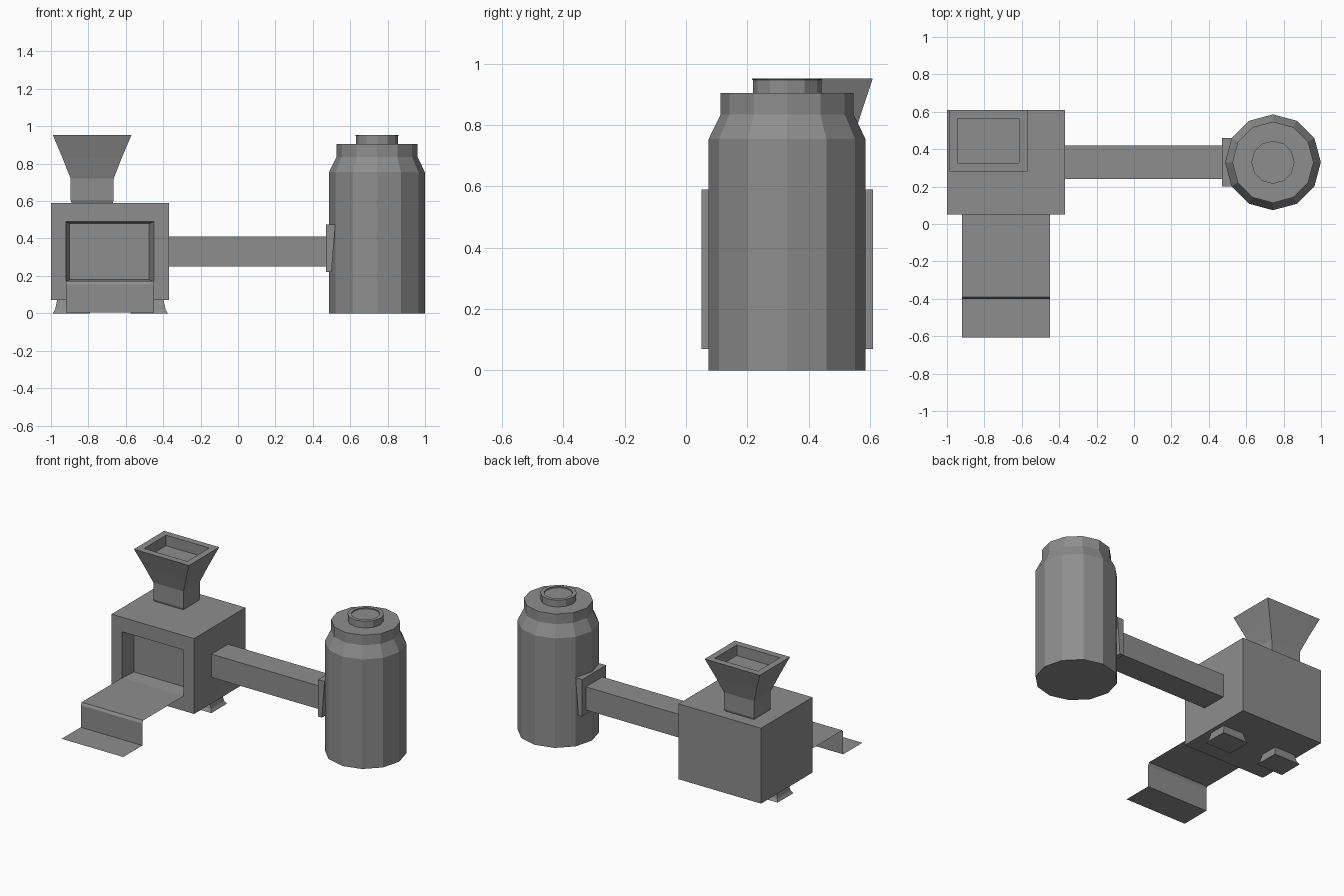
import bpy, bmesh
from math import cos, sin, pi
from mathutils import Vector

if "Cube" in bpy.data.objects:
    bpy.data.objects.remove(bpy.data.objects["Cube"])

# Dark grey paint shared by every part
paint = bpy.data.materials.new("dark_grey")
paint.diffuse_color = (0.27, 0.27, 0.27, 1)
paint.use_nodes = True
paint.node_tree.nodes["Principled BSDF"].inputs["Base Color"].default_value = paint.diffuse_color


def loft(name, rings):
    """Skin a list of matching closed rings and cap both ends."""
    bm = bmesh.new()
    loops = [[bm.verts.new(p) for p in ring] for ring in rings]
    n = len(loops[0])
    for a, b in zip(loops, loops[1:]):
        for i in range(n):
            j = (i + 1) % n
            bm.faces.new((a[i], a[j], b[j], b[i]))
    bm.faces.new(loops[0][::-1])
    bm.faces.new(loops[-1])
    bmesh.ops.recalc_face_normals(bm, faces=bm.faces)
    return finish(name, bm)


def finish(name, bm):
    me = bpy.data.meshes.new(name)
    bm.to_mesh(me)
    bm.free()
    me.materials.append(paint)
    ob = bpy.data.objects.new(name, me)
    bpy.context.collection.objects.link(ob)
    return ob


def rect_z(cx, cy, hx, hy, z):
    return [Vector((cx + sx * hx, cy + sy * hy, z))
            for sx, sy in ((-1, -1), (1, -1), (1, 1), (-1, 1))]


def rect_y(x0, x1, z0, z1, y):
    return [Vector(p) for p in ((x0, y, z0), (x1, y, z0), (x1, y, z1), (x0, y, z1))]


def rect_x(y0, y1, z0, z1, x, lean=0):
    return [Vector(p) for p in ((x, y0, z0), (x, y1, z0), (x + lean, y1, z1), (x + lean, y0, z1))]


def circle(cx, cy, r, z, n=12):
    return [Vector((cx + r * cos(2 * pi * i / n), cy + r * sin(2 * pi * i / n), z))
            for i in range(n)]


# Machine housing with a recessed front opening
loft("housing", [
    rect_y(-1.0, -0.37, 0.07, 0.59, 0.61),
    rect_y(-1.0, -0.37, 0.07, 0.59, 0.05),
    rect_y(-0.92, -0.45, 0.17, 0.49, 0.05),
    rect_y(-0.90, -0.475, 0.18, 0.48, 0.15),
])

# Flared feet
for side, x in (("left", -0.89), ("right", -0.475)):
    loft(side + "_foot", [
        rect_z(x, 0.33, 0.100, 0.085, 0.0),
        rect_z(x, 0.33, 0.088, 0.073, 0.02),
        rect_z(x, 0.33, 0.077, 0.062, 0.07),
    ])

# Hopper with hollow top
hopper = [(0.11, 0.085, 0.59), (0.115, 0.090, 0.605),
          (0.115, 0.090, 0.72), (0.158, 0.124, 0.83), (0.21, 0.165, 0.953),
          (0.165, 0.12, 0.953), (0.165, 0.12, 0.88)]
loft("hopper", [rect_z(-0.78, 0.445, hx, hy, z) for hx, hy, z in hopper])

# Thin sheet chute, folded down to the ground
bm = bmesh.new()
path = [(0.05, 0.172), (-0.39, 0.172), (-0.40, 0.155), (-0.40, 0.003), (-0.608, 0.003)]
pairs = [[bm.verts.new((x, y, z)) for x in (-0.92, -0.45)] for y, z in path]
for (a, b), (c, d) in zip(pairs, pairs[1:]):
    bm.faces.new((a, c, d, b))
finish("chute", bm)

# Connecting duct and its flange on the tank
loft("duct", [rect_x(0.24, 0.42, 0.25, 0.41, x) for x in (-0.37, 0.48)])
loft("flange", [rect_x(0.20, 0.46, 0.22, 0.475, 0.47),
                rect_x(0.20, 0.46, 0.22, 0.475, 0.50, 0.02)])

# Twelve-sided tank with shoulder, and a lipped cap
tank = [(0.256, 0.0), (0.256, 0.755), (0.217, 0.835), (0.217, 0.905)]
loft("tank", [circle(0.743, 0.33, r, z) for r, z in tank])
cap = [(0.112, 0.90), (0.112, 0.948), (0.115, 0.949), (0.115, 0.953),
       (0.09, 0.953), (0.09, 0.945)]
loft("tank_cap", [circle(0.743, 0.33, r, z) for r, z in cap])
